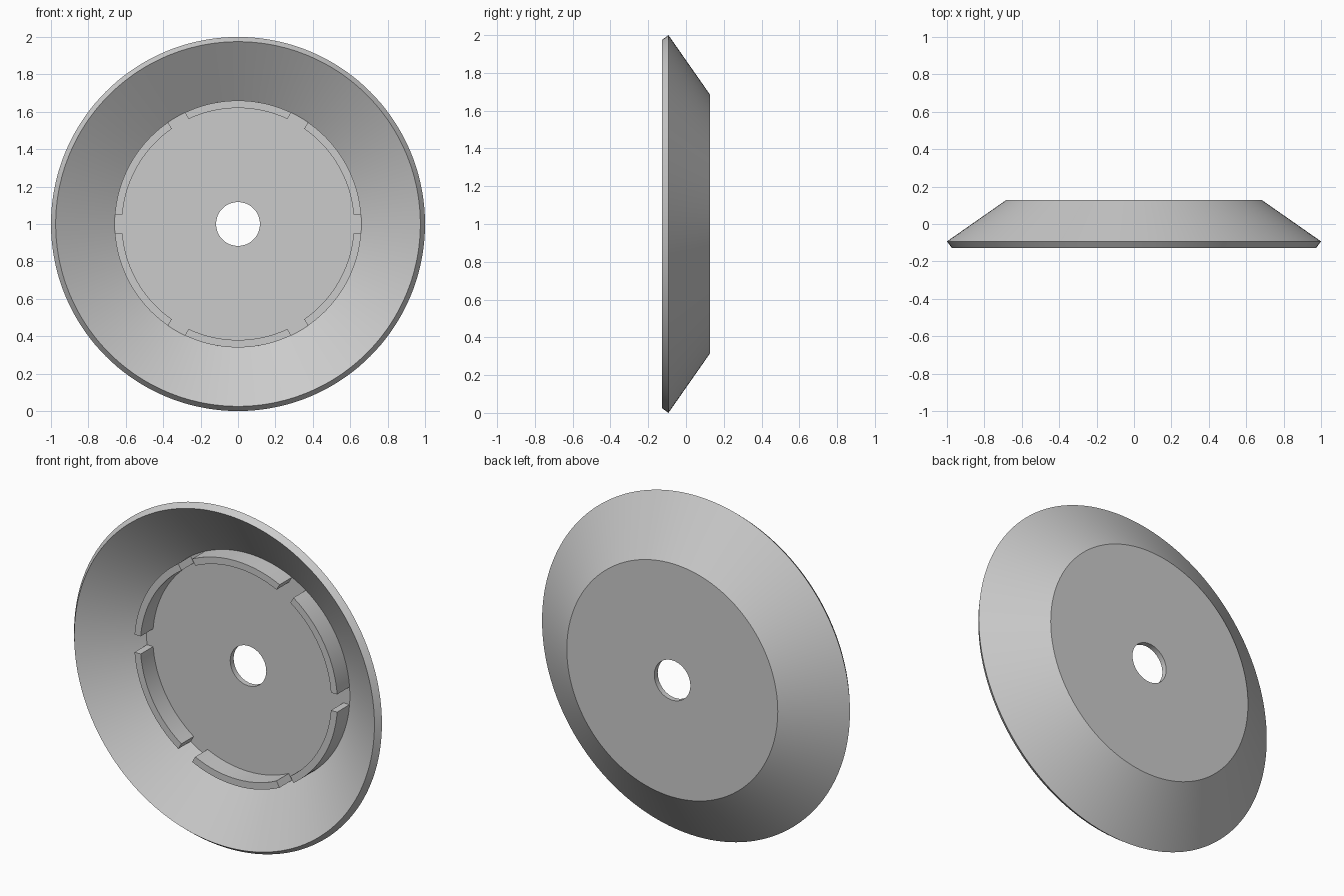
import bpy
from math import radians, sin, cos, asin, pi

cube = bpy.data.objects.get("Cube")
if cube:
    bpy.data.objects.remove(cube, do_unlink=True)

grey = bpy.data.materials.new("plain grey")
grey.use_nodes = True
COLOUR = (0.6, 0.6, 0.6, 1)
grey.diffuse_color = COLOUR
grey.node_tree.nodes["Principled BSDF"].inputs["Base Color"].default_value = COLOUR

FRONT, RIM, FLOOR, BACK = -0.127, -0.093, 0.095, 0.127
CENTRE_Z = 1.0


def point(r, angle, y):
    return (r * cos(angle), y, CENTRE_Z + r * sin(angle))


def make_object(name, verts, faces):
    mesh = bpy.data.meshes.new(name)
    mesh.from_pydata(verts, [], faces)
    mesh.materials.append(grey)
    obj = bpy.data.objects.new(name, mesh)
    bpy.context.collection.objects.link(obj)
    bpy.ops.object.select_all(action="DESELECT")
    obj.select_set(True)
    bpy.context.view_layer.objects.active = obj
    bpy.ops.object.mode_set(mode="EDIT")
    bpy.ops.mesh.select_all(action="SELECT")
    bpy.ops.mesh.normals_make_consistent(inside=False)
    bpy.ops.object.mode_set(mode="OBJECT")
    bpy.ops.object.shade_smooth_by_angle(angle=radians(25))
    return obj


# Dish: closed profile of (radius, y) turned around the y axis
profile = [(0.117, FLOOR), (0.66, FLOOR), (0.975, FRONT),
           (1.0, RIM), (0.685, BACK), (0.117, BACK)]
STEPS, n = 144, len(profile)
verts = [point(r, 2 * pi * s / STEPS, y) for s in range(STEPS) for r, y in profile]
faces = []
for s in range(STEPS):
    t = (s + 1) % STEPS
    for k in range(n):
        m = (k + 1) % n
        faces.append((s * n + k, s * n + m, t * n + m, t * n + k))
make_object("dish", verts, faces)

# Six raised wall segments with parallel-sided gaps between them
section = [(0.62, FLOOR), (0.66, FLOOR), (0.66, -0.02), (0.62, -0.02)]
HALF_GAP, ARC_STEPS = 0.052, 20
for i in range(6):
    verts, faces = [], []
    for s in range(ARC_STEPS + 1):
        for r, y in section:
            trim = asin(HALF_GAP / r)
            angle = i * pi / 3 + trim + (pi / 3 - 2 * trim) * s / ARC_STEPS
            verts.append(point(r, angle, y))
    for s in range(ARC_STEPS):
        for k in range(4):
            m = (k + 1) % 4
            faces.append((s * 4 + k, s * 4 + m, s * 4 + 4 + m, s * 4 + 4 + k))
    last = ARC_STEPS * 4
    faces += [(0, 1, 2, 3), tuple(last + k for k in range(4))]
    make_object(f"wall_segment_{i + 1}", verts, faces)
